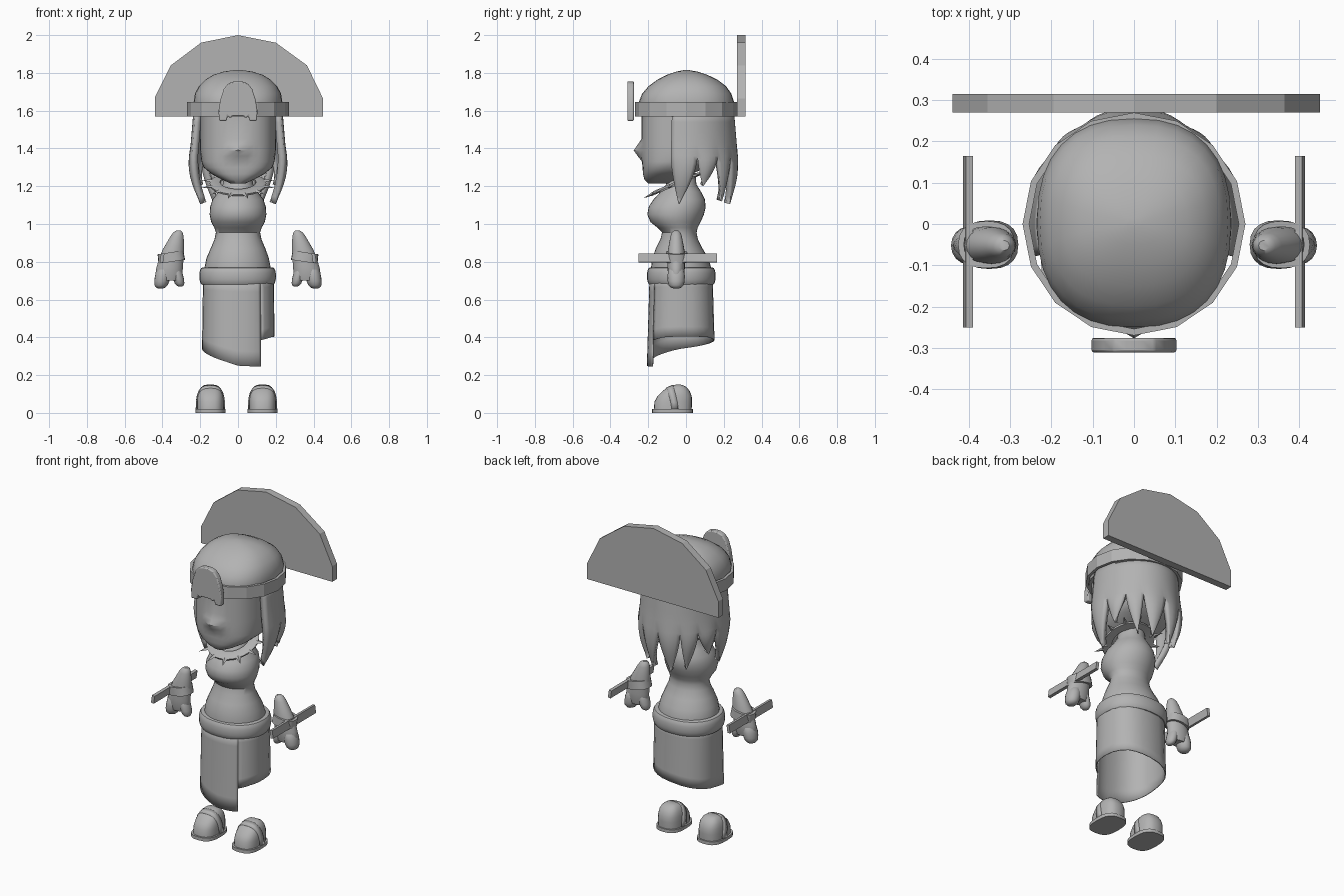
import bpy, bmesh, math
from mathutils import Vector, Matrix

if "Cube" in bpy.data.objects:
    bpy.data.objects.remove(bpy.data.objects["Cube"])

grey = bpy.data.materials.new("plain_grey")
grey.diffuse_color = (0.45, 0.45, 0.45, 1)
grey.use_nodes = True
grey.node_tree.nodes["Principled BSDF"].inputs["Base Color"].default_value = grey.diffuse_color


def finish(name, bm, smooth=40, solid=0, bevel=0, normals=True):
    bmesh.ops.remove_doubles(bm, verts=bm.verts, dist=0.0005)
    if normals:
        bmesh.ops.recalc_face_normals(bm, faces=bm.faces)
    me = bpy.data.meshes.new(name)
    bm.to_mesh(me)
    bm.free()
    ob = bpy.data.objects.new(name, me)
    bpy.context.collection.objects.link(ob)
    me.materials.append(grey)
    if solid:
        m = ob.modifiers.new("thickness", 'SOLIDIFY')
        m.thickness, m.offset = solid, -1
    if bevel:
        m = ob.modifiers.new("bevel", 'BEVEL')
        m.width, m.segments = bevel, 2
    if smooth:
        bpy.context.view_layer.objects.active = ob
        ob.select_set(True)
        bpy.ops.object.shade_smooth_by_angle(angle=math.radians(smooth))
        ob.select_set(False)
    return ob


def skin(bm, rings, closed=True):
    """Join rows of points with quads."""
    vs = [[bm.verts.new(p) for p in r] for r in rings]
    for a, b in zip(vs, vs[1:]):
        n = len(a)
        for i in range(n if closed else n - 1):
            j = (i + 1) % n
            bm.faces.new((a[i], a[j], b[j], b[i]))
    return vs


def ring(z, cx, y0, y1, rx, n=32, power=2.0):
    """Level super-ellipse between depths y0 and y1."""
    pts = []
    for i in range(n):
        a = 2 * math.pi * i / n
        c, s = math.cos(a), math.sin(a)
        f = lambda v: math.copysign(abs(v) ** (2 / power), v)
        pts.append(Vector((cx + rx * f(c), (y0 + y1) / 2 + (y1 - y0) / 2 * f(s), z)))
    return pts


def loft(name, rows, n=32, power=2.0, caps=True, shape=None, smooth=40):
    """Rows are (z, centre x, front y, back y, half width)."""
    bm = bmesh.new()
    rings = [ring(*r, n=n, power=power) for r in rows]
    if shape:
        rings = [[shape(p) for p in r] for r in rings]
    vs = skin(bm, rings)
    if caps:
        bm.faces.new(vs[0])
        bm.faces.new(vs[-1])
    return finish(name, bm, smooth)


def plate(name, outline, y0, y1, bevel=0, smooth=0):
    """Front outline extruded in depth."""
    bm = bmesh.new()
    vs = skin(bm, [[(x, y, z) for x, z in outline] for y in (y0, y1)])
    bm.faces.new(vs[0])
    bm.faces.new(vs[1])
    return finish(name, bm, smooth, bevel=bevel)


# Headdress fan
plate("headdress_fan", [(-.44, 1.57), (-.44, 1.67), (-.355, 1.84), (-.195, 1.96), (0, 2),
                        (.2, 1.96), (.365, 1.84), (.45, 1.665), (.45, 1.57)], .27, .315)

# Cap dome
loft("cap_dome", [(1.57, 0, -.245, .25, .232), (1.645, 0, -.25, .255, .235), (1.69, 0, -.232, .24, .228),
                  (1.73, 0, -.198, .212, .207), (1.765, 0, -.15, .165, .172), (1.79, 0, -.1, .112, .13),
                  (1.807, 0, -.05, .06, .075), (1.815, 0, -.01, .015, .02)], power=2.4)

# Headband with sixteen sides
bm = bmesh.new()
band = [ring(z, 0, -r, r, r, n=16) for r, z in
        ((.254, 1.57), (.27, 1.57), (.27, 1.645), (.254, 1.645), (.254, 1.57))]
skin(bm, band)
finish("headband", bm, 0)

# Forehead ornament
half = [(.03, 1.572), (.04, 1.56), (.055, 1.572), (.06, 1.546), (.1, 1.546), (.103, 1.6),
        (.093, 1.66), (.075, 1.715), (.05, 1.745), (.02, 1.755)]
plate("forehead_ornament", half + [(-x, z) for x, z in reversed(half)], -.311, -.276, .006, 40)


# Head with a pointed nose
def nose(p):
    if p.y < -.1:
        p.y -= .042 * max(0, 1 - abs(p.x) / .075) * max(0, 1 - abs(p.z - 1.39) / .06)
    return p


loft("head", [(1.215, 0, -.2, -.06, .04), (1.235, 0, -.22, -.03, .085), (1.265, 0, -.228, .03, .14),
              (1.3, 0, -.23, .11, .182), (1.33, 0, -.233, .17, .193), (1.36, 0, -.235, .2, .197),
              (1.39, 0, -.235, .21, .2), (1.42, 0, -.235, .21, .2), (1.45, 0, -.235, .21, .2),
              (1.6, 0, -.235, .21, .2)], power=2.7, shape=nose, n=40)


# Hair: curved wall ending in pointed locks (start, tip and end angle, tip height)
def hair_point(deg, z):
    drop = max(0, 1.36 - z) / .26
    bulge = .02 * min(1, (1.6 - z) / .24)
    a = math.radians(deg)
    return Vector(((.236 + bulge - .055 * drop ** 1.6) * math.cos(a),
                   (.254 + bulge - .03 * drop ** 1.6) * math.sin(a), z))


bm = bmesh.new()
locks = [(-17, -9, 13, 1.105), (13, 20, 38, 1.2), (38, 50, 60, 1.12), (60, 72, 90, 1.105)]
locks += [(180 - e, 180 - t, 180 - s, z) for s, t, e, z in locks]
for start, tip, end, low in locks:
    rows = []
    for z in (1.6, 1.54, 1.48, 1.42):
        rows.append([hair_point(start + (end - start) * k / 6, z) for k in range(7)])
    for k in range(8):
        f = k / 7
        w = max(.03, 1 - f ** 1.7)
        z = 1.36 + (low - 1.36) * f
        row = []
        for j in range(7):
            deg = start + (end - start) * j / 6
            p = hair_point(tip + (deg - tip) * w, z)
            out = .012 * math.sin(math.pi * j / 6) * math.sin(math.pi * min(1, f + .1))
            row.append(p + Vector((p.x, p.y, 0)).normalized() * out)
        rows.append(row)
    skin(bm, rows, closed=False)
bmesh.ops.recalc_face_normals(bm, faces=bm.faces)
bm.normal_update()
if sum(f.normal.dot(Vector((f.calc_center_median().x, f.calc_center_median().y, 0))) for f in bm.faces) < 0:
    bmesh.ops.reverse_faces(bm, faces=bm.faces)
finish("hair", bm, 50, solid=.035, normals=False)

# Tooth collar, tilted down at the front
bm = bmesh.new()
skin(bm, [[(r * math.cos(2 * math.pi * i / 32), r * math.sin(2 * math.pi * i / 32), z) for i in range(32)]
          for r, z in ((.095, .008), (.125, .01), (.15, 0), (.148, -.01), (.095, -.004), (.095, .008))])
for k in range(12):
    a = math.radians(15 + 30 * k)
    base = [bm.verts.new((.142 * math.cos(a + d), .142 * math.sin(a + d), h))
            for d, h in ((-.11, -.002), (0, .008), (.11, -.002), (0, -.01))]
    tip = bm.verts.new((.2 * math.cos(a), .2 * math.sin(a), -.004))
    for i in range(4):
        bm.faces.new((base[i], base[(i + 1) % 4], tip))
bm.transform(Matrix.Translation((0, -.05, 1.215)) @ Matrix.Rotation(math.radians(23), 4, 'X'))
finish("tooth_collar", bm)

# Torso
loft("torso", [(.72, -.002, -.185, .135, .177), (.77, -.002, -.185, .133, .175), (.82, -.002, -.178, .117, .165),
               (.87, 0, -.16, .088, .145), (.92, 0, -.135, .063, .124), (.955, 0, -.127, .056, .117),
               (.98, 0, -.15, .062, .125), (1.01, 0, -.188, .077, .142), (1.05, 0, -.205, .095, .15),
               (1.09, 0, -.198, .104, .148), (1.13, 0, -.172, .1, .135), (1.17, 0, -.135, .08, .105),
               (1.21, 0, -.105, .055, .08), (1.27, 0, -.1, .05, .072)])

# Belt roll
belt = []
for k in range(9):
    t = math.pi * k / 8
    g = .022 * math.sin(t) ** .7
    belt.append((.677 + .047 * (1 - math.cos(t)), -.002, -.185 - g, .135 + g, .181 + g))
loft("belt_roll", belt, power=2.2)

# Wrap skirt with an uneven hem and a step at the front right
hem = [(-55, .385), (-30, .4), (0, .405), (50, .402), (90, .385), (140, .36), (180, .34), (215, .31),
       (235, .29), (255, .27), (270, .25), (290, .246), (305, .245)]
cols = []
for (a0, z0), (a1, z1) in zip(hem, hem[1:]):
    cols += [(a0 + (a1 - a0) * k / 3, z0 + (z1 - z0) * k / 3) for k in range(3)]
cols.append(hem[-1])
bm = bmesh.new()
rows = []
for k in range(7):
    row = []
    for deg, low in cols:
        a, z = math.radians(deg), .72 + (low - .72) * k / 6
        f = (.72 - z) / .4
        c, s = math.cos(a), math.sin(a)
        row.append((.002 + (.187 + .006 * f) * math.copysign(abs(c) ** .85, c),
                    -.026 + (.167 + .012 * f) * math.copysign(abs(s) ** .85, s), z))
    rows.append(row)
skin(bm, rows, closed=False)
finish("wrap_skirt", bm, 50, solid=.006)

# Hands, bracelets and wrist blades
for sgn, side in ((1, "right"), (-1, "left")):
    loft(side + "_forearm", [(z, sgn * x, -.052 - d, -.052 + d, r) for z, x, d, r in
                             ((.70, .367, .035, .062), (.73, .366, .043, .072), (.77, .362, .046, .07),
                              (.82, .352, .046, .064), (.86, .343, .044, .058), (.9, .332, .037, .046),
                              (.935, .323, .03, .035), (.955, .318, .023, .025), (.965, .315, .012, .013))], n=20)
    for part, bx, tx, r, low in (("fingers", .41, .39, .04, .658), ("thumb", .305, .335, .029, .668)):
        rows = []
        for h, k in ((0, .3), (.006, .62), (.018, .88), (.04, 1), (.07, 1.02), (.1, .9), (.12, .5)):
            x = bx + (tx - bx) * h / .12
            d = k * (.045 if part == "fingers" else .036)
            rows.append((low + h, sgn * x, -.052 - d, -.052 + d, r * k))
        loft(side + "_" + part, rows, n=16)
    bm = bmesh.new()
    skin(bm, [ring(z, 0, -r + .012, r - .012, r, n=20, power=2.4) for r, z in
              ((.058, -.025), (.071, -.025), (.069, .025), (.055, .025), (.058, -.025))])
    bm.transform(Matrix.Translation((sgn * .354, -.05, .825)) @ Matrix.Rotation(sgn * .15, 4, 'Y'))
    finish(side + "_bracelet", bm)
    bm = bmesh.new()
    bmesh.ops.create_cube(bm, size=1)
    bm.transform(Matrix.Translation((sgn * .402, -.043, .82)) @ Matrix.Rotation(-sgn * .15, 4, 'Y')
                 @ Matrix.Diagonal((.018, .415, .048, 1)))
    finish(side + "_wrist_blade", bm, 0)

# Shoes with soles and straps
for cx, side in ((.13, "right"), (-.146, "left")):
    loft(side + "_sole", [(0, cx, -.18, .036, .08), (.02, cx, -.18, .036, .08)], n=24, power=2.8)
    loft(side + "_shoe", [(.02, cx, -.17, .03, .071), (.06, cx, -.167, .032, .071), (.09, cx, -.15, .03, .068),
                          (.115, cx, -.125, .02, .062), (.135, cx, -.098, .005, .05), (.146, cx, -.07, -.015, .035),
                          (.15, cx, -.05, -.03, .015)], n=24, power=2.6)
    bm = bmesh.new()
    rows = []
    for k in range(17):
        a = math.pi * k / 16
        c, s = math.cos(a), max(0, math.sin(a))
        x, z = cx + .078 * math.copysign(abs(c) ** .7, c), .015 + .128 * s ** .7
        rows.append([(x, -.075 - .03 * s, z - .008 * s), (x, -.04 - .03 * s, z + .006 * s)])
    skin(bm, rows, closed=False)
    finish(side + "_strap", bm, 50, solid=.012)
